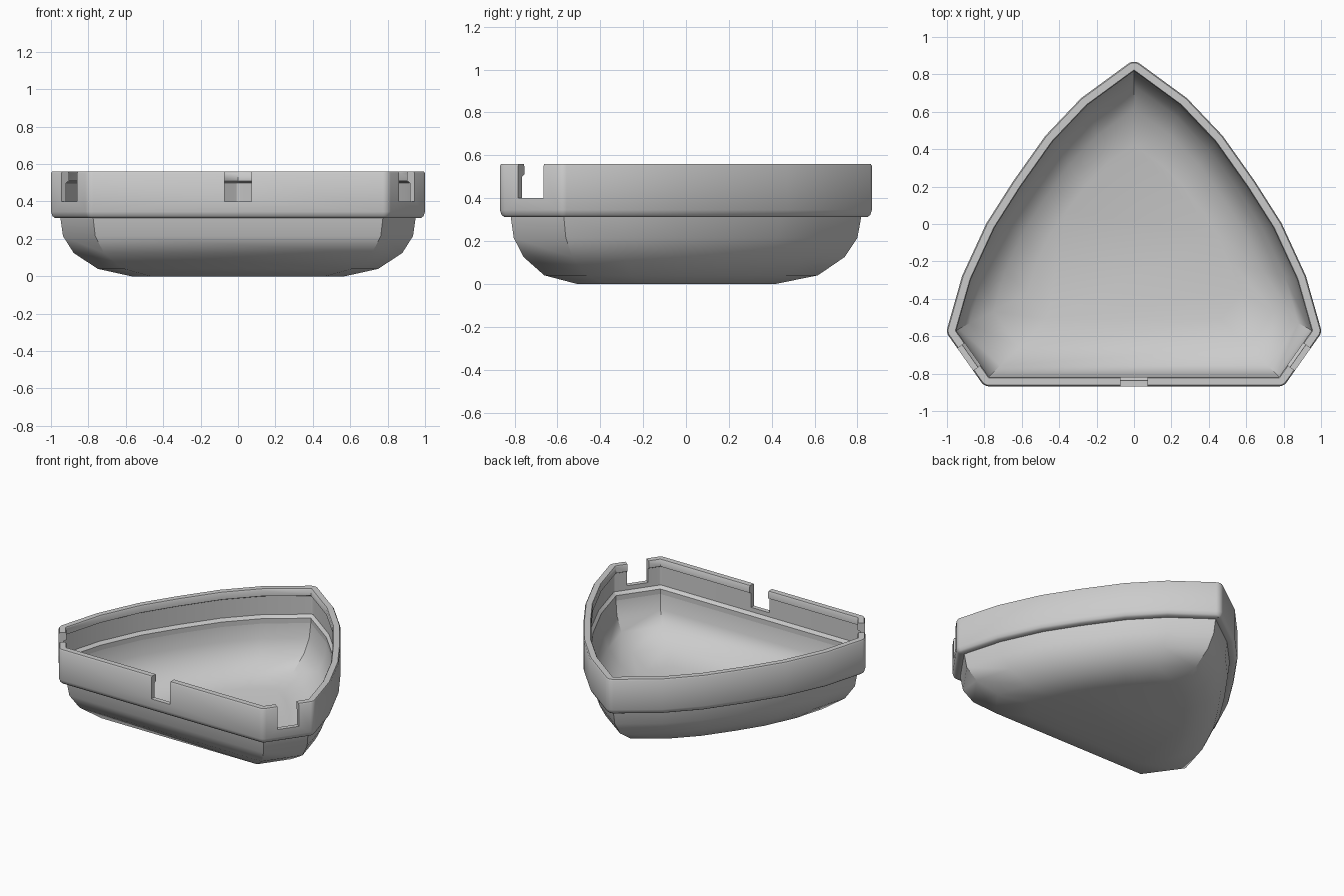
import bpy, bmesh, math
from mathutils import Vector

if "Cube" in bpy.data.objects:
    bpy.data.objects.remove(bpy.data.objects["Cube"])

# inner outline, right half from apex to front edge; True marks a rounded corner
half = [(0, .818, 1), (.25, .635, 0), (.435, .44, 0), (.605, .2, 0), (.745, -.02, 0),
        (.872, -.295, 0), (.95, -.57, 1), (.775, -.818, 1)]
pts = half + [(-x, y, c) for x, y, c in reversed(half[1:])]

# each outline sample is a point plus an outward direction; corners fan out
samples = []
for i, (x, y, corner) in enumerate(pts):
    p = Vector((x, y))
    a = (p - Vector(pts[i - 1][:2])).normalized()
    b = (Vector(pts[(i + 1) % len(pts)][:2]) - p).normalized()
    n1, n2 = Vector((-a.y, a.x)), Vector((-b.y, b.x))
    if corner:
        for k in range(6):
            samples.append((p, n1.lerp(n2, k / 5).normalized()))
    else:
        m = (n1 + n2).normalized()
        samples.append((p, m / m.dot(n1)))


def loft(name, rings, closed=False, cap=False):
    """Skin a list of vertex rings into one object."""
    bm = bmesh.new()
    vr = [[bm.verts.new(v) for v in r] for r in rings]
    n = len(vr[0])
    pairs = list(zip(vr, vr[1:])) + ([(vr[-1], vr[0])] if closed else [])
    for lo, hi in pairs:
        for i in range(n):
            j = (i + 1) % n
            bm.faces.new((lo[i], lo[j], hi[j], hi[i]))
    if cap:
        bm.faces.new(vr[0])
    bmesh.ops.remove_doubles(bm, verts=bm.verts, dist=1e-4)
    bmesh.ops.recalc_face_normals(bm, faces=bm.faces)
    me = bpy.data.meshes.new(name)
    bm.to_mesh(me)
    bm.free()
    ob = bpy.data.objects.new(name, me)
    bpy.context.collection.objects.link(ob)
    return ob


def select(ob):
    bpy.ops.object.select_all(action='DESELECT')
    ob.select_set(True)
    bpy.context.view_layer.objects.active = ob


# bowl: rounded hull, scaled outlines stacked in z
cy = -.104
bowl_profile = [(0, .6, .567), (.04, .79, .78), (.125, .925, .915),
                (.215, .985, .98), (.315, 1, 1)]
bowl = loft("bowl", [[(p.x * sx, cy + (p.y - cy) * sy, z) for p, _ in samples]
                     for z, sx, sy in bowl_profile], cap=True)

# rim: closed wall section swept round the outline (offset, z)
rim_profile = [(0, .312), (.03, .312), (.042, .322), (.05, .345), (.05, .55), (.044, .56),
               (.005, .56), (0, .55), (0, .51), (.018, .5), (.018, .37), (0, .35)]
rim = loft("rim", [[(p.x + n.x * d, p.y + n.y * d, z) for p, n in samples]
                   for d, z in rim_profile], closed=True)

# notches: one in the front wall and one in each angled corner wall
ang = math.atan2(.248, .175)
for x, y, rot in [(0, -.843, 0), (.883, -.71, ang), (-.883, -.71, -ang)]:
    bpy.ops.mesh.primitive_cube_add(size=1, location=(x, y, .5), rotation=(0, 0, rot))
    cutter = bpy.context.object
    cutter.name = "notch_cutter"
    cutter.scale = (.145, .2, .2)
    cutter.hide_render = True
    mod = rim.modifiers.new("notch", 'BOOLEAN')
    mod.operation = 'DIFFERENCE'
    mod.solver = 'EXACT'
    mod.object = cutter
    select(rim)
    bpy.ops.object.modifier_apply(modifier=mod.name)
    bpy.data.objects.remove(cutter)

# smooth shading with sharp notch edges
for ob in (bowl, rim):
    select(ob)
    bpy.ops.object.shade_smooth_by_angle(angle=math.radians(40))
